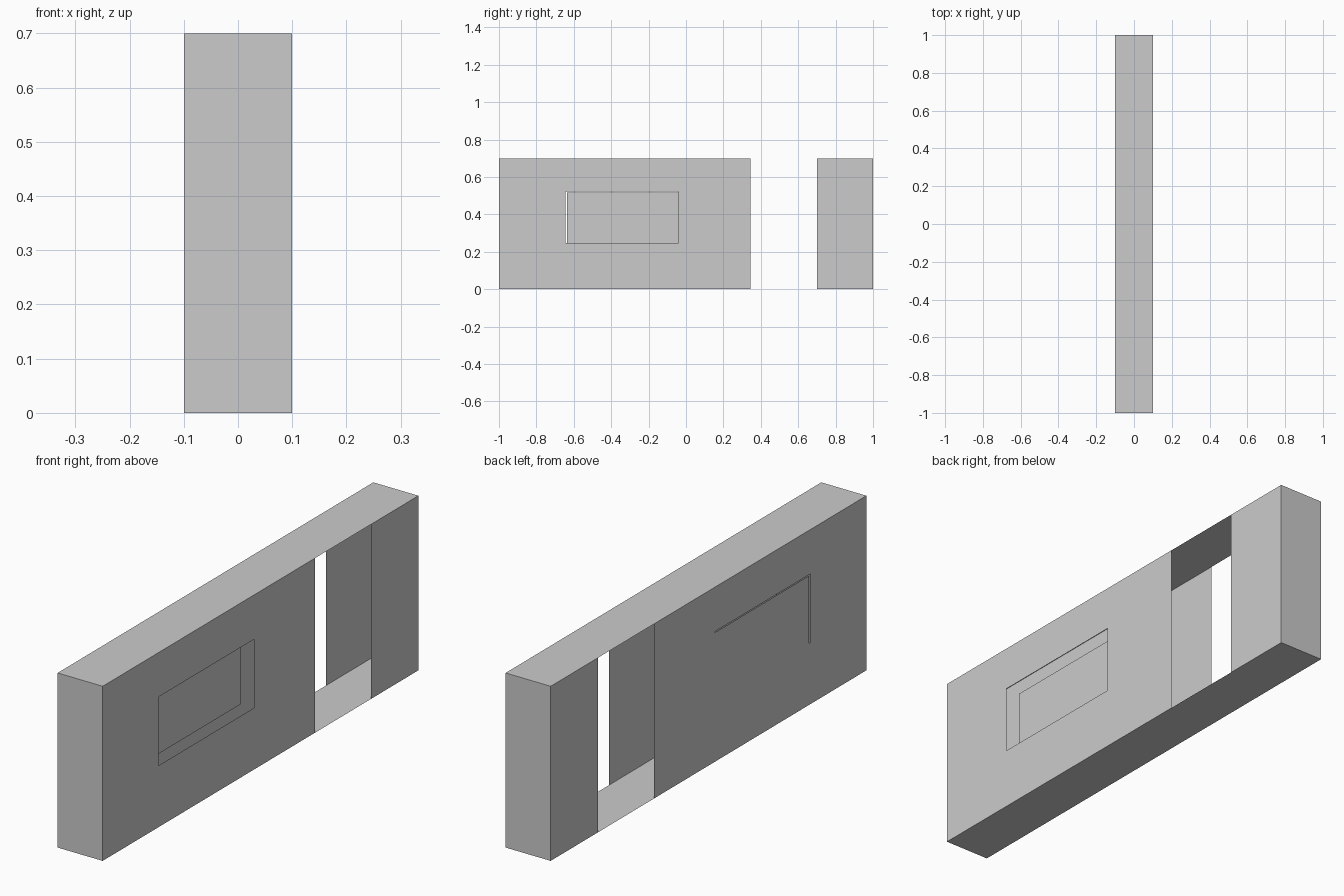
import bpy, bmesh

if "Cube" in bpy.data.objects:
    bpy.data.objects.remove(bpy.data.objects["Cube"])

HX, HY, H = 0.1, 1.0, 0.7
DOOR = (0.345, 0.70, 0.0, H)                      # y0, y1, z0, z1
WINDOW = (-0.645, -0.04, 0.247, 0.522)
SLIT_SIDE = (-0.645, -0.637, 0.247, 0.522)
SLIT_TOP = (-0.645, -0.04, 0.518, 0.522)


def add_sheet(bm, x, holes, area=(-HY, HY, 0.0, H), facing=1):
    """Upright zero-thickness sheet at x with rectangular openings."""
    ys = sorted({area[0], area[1], *(v for h in holes for v in h[:2])})
    zs = sorted({area[2], area[3], *(v for h in holes for v in h[2:])})
    for y0, y1 in zip(ys, ys[1:]):
        for z0, z1 in zip(zs, zs[1:]):
            cy, cz = (y0 + y1) / 2, (z0 + z1) / 2
            if any(a < cy < b and c < cz < d for a, b, c, d in holes):
                continue
            pts = [(x, y0, z0), (x, y1, z0), (x, y1, z1), (x, y0, z1)]
            bm.faces.new([bm.verts.new(p) for p in pts[::facing]])


def finish(bm, name):
    bmesh.ops.remove_doubles(bm, verts=bm.verts[:], dist=1e-5)
    mesh = bpy.data.meshes.new(name)
    bm.to_mesh(mesh)
    bm.free()
    obj = bpy.data.objects.new(name, mesh)
    bpy.context.collection.objects.link(obj)
    return obj


# Hollow wall shell: two pierced sides, closed by top, bottom and ends
bm = bmesh.new()
add_sheet(bm, HX, [DOOR, WINDOW])
add_sheet(bm, -HX, [DOOR, SLIT_SIDE, SLIT_TOP], facing=-1)
caps = [
    [(-HX, -HY, H), (HX, -HY, H), (HX, HY, H), (-HX, HY, H)],
    [(-HX, HY, 0), (HX, HY, 0), (HX, -HY, 0), (-HX, -HY, 0)],
    [(-HX, -HY, 0), (HX, -HY, 0), (HX, -HY, H), (-HX, -HY, H)],
    [(HX, HY, 0), (-HX, HY, 0), (-HX, HY, H), (HX, HY, H)],
]
for cap in caps:
    bm.faces.new([bm.verts.new(p) for p in cap])
finish(bm, "wall_shell")

# Recessed pane behind the window opening
bm = bmesh.new()
add_sheet(bm, 0.042, [], area=(-0.637, -0.04, 0.247, 0.518))
finish(bm, "window_pane")
